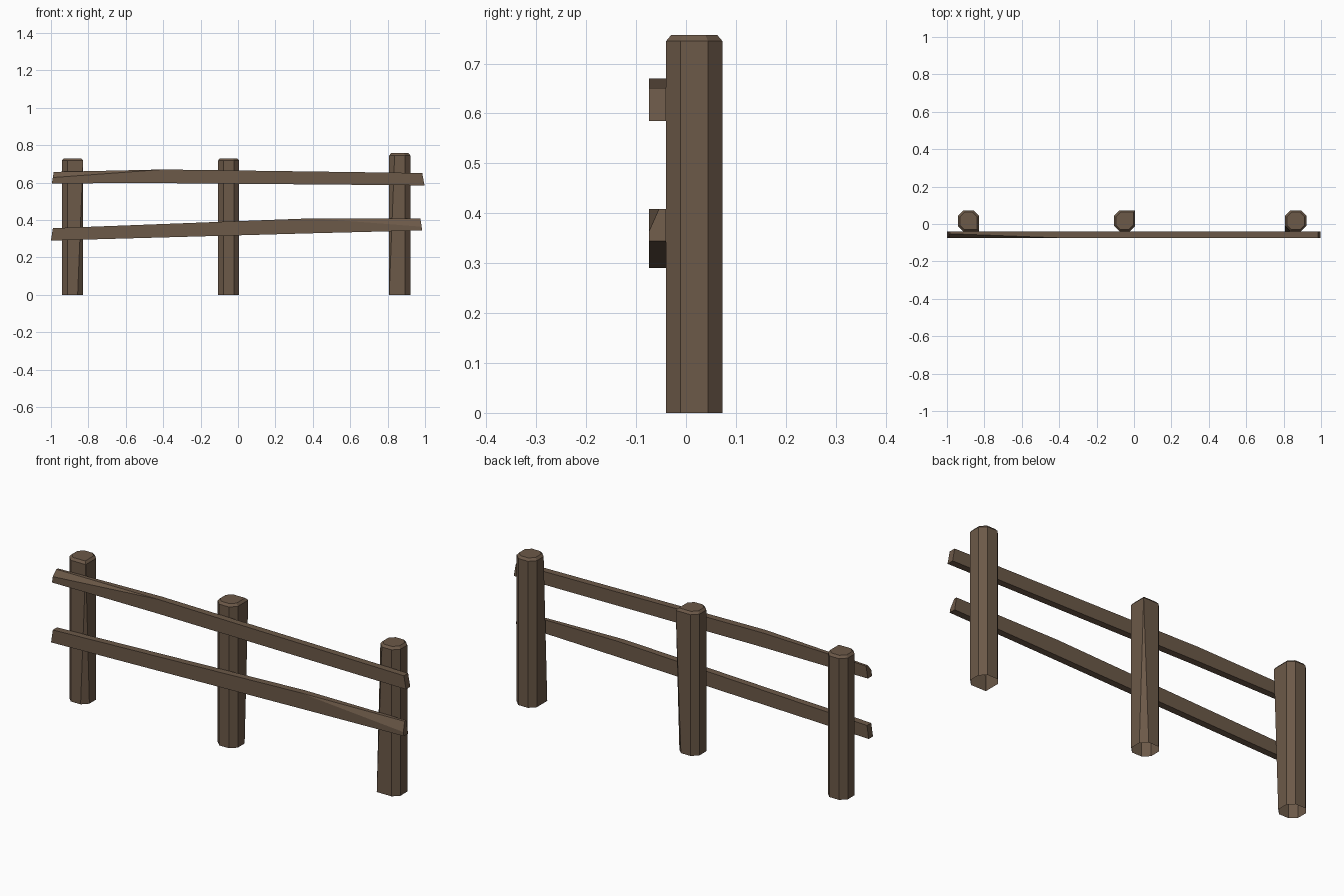
import bpy, bmesh

if "Cube" in bpy.data.objects:
    bpy.data.objects.remove(bpy.data.objects["Cube"])

wood = bpy.data.materials.new("dark_wood")
wood.diffuse_color = (0.15, 0.10, 0.065, 1)
wood.use_nodes = True
wood.node_tree.nodes["Principled BSDF"].inputs["Base Color"].default_value = wood.diffuse_color


def loft(name, rings, cap_start=True):
    """Skin matching rings of points, merging points that coincide."""
    bm = bmesh.new()
    rows = [[bm.verts.new(p) for p in ring] for ring in rings]
    n = len(rows[0])
    for a, b in zip(rows, rows[1:]):
        for i in range(n):
            j = (i + 1) % n
            bm.faces.new((a[i], a[j], b[j], b[i]))
    if cap_start:
        bm.faces.new(rows[0][::-1])
    bm.faces.new(rows[-1])
    bmesh.ops.remove_doubles(bm, verts=bm.verts, dist=0.0005)
    bmesh.ops.recalc_face_normals(bm, faces=bm.faces)
    mesh = bpy.data.meshes.new(name)
    bm.to_mesh(mesh)
    bm.free()
    mesh.materials.append(wood)
    bpy.context.collection.objects.link(bpy.data.objects.new(name, mesh))


def octagon(cx, z, cuts, scale=1.0):
    """Square with a chamfer per corner: front-left, front-right, back-right, back-left."""
    h, cy = 0.0565, 0.0165
    fl, fr, br, bl = cuts
    pts = [(-h, -h + fl), (-h + fl, -h), (h - fr, -h), (h, -h + fr),
           (h, h - br), (h - br, h), (-h + bl, h), (-h, h - bl)]
    return [(cx + x * scale, cy + y * scale, z) for x, y in pts]


# Posts: one corner of each tapers between sharp and chamfered; open underneath
C = 0.029
posts = [
    ("left_post", -0.885, 0.73, (C, C, C, C), (C, 0, C, C)),
    ("middle_post", -0.05, 0.73, (C, C, C, C), (C, C, 0, C)),
    ("right_post", 0.865, 0.757, (0, C, C, C), (C, C, C, C)),
]
for name, x, height, bottom, top in posts:
    loft(name, [octagon(x, 0, bottom),
                octagon(x, height - 0.012, top),
                octagon(x, height, top, 0.82)], cap_start=False)


def rail_ring(x_low, x_high, low, high, cut_y=0.0, cut_z=0.0):
    """Rail section with an optional chamfer on its top front edge."""
    front, back = -0.074, -0.04
    t = cut_z / (high - low)
    return [(x_low, back, low), (x_high, back, high),
            (x_high, front + cut_y, high),
            (x_high + (x_low - x_high) * t, front, high - cut_z),
            (x_low, front, low)]


# Rails: slightly bent planks, each with one whittled end
loft("upper_rail", [rail_ring(-0.995, -0.985, 0.596, 0.657, 0.022, 0.03),
                    rail_ring(-0.40, -0.40, 0.597, 0.670),
                    rail_ring(0.997, 0.985, 0.585, 0.651)])
loft("lower_rail", [rail_ring(-1.0, -0.99, 0.290, 0.356),
                    rail_ring(0.40, 0.40, 0.329, 0.409),
                    rail_ring(0.985, 0.975, 0.344, 0.409, 0.02, 0.045)])
